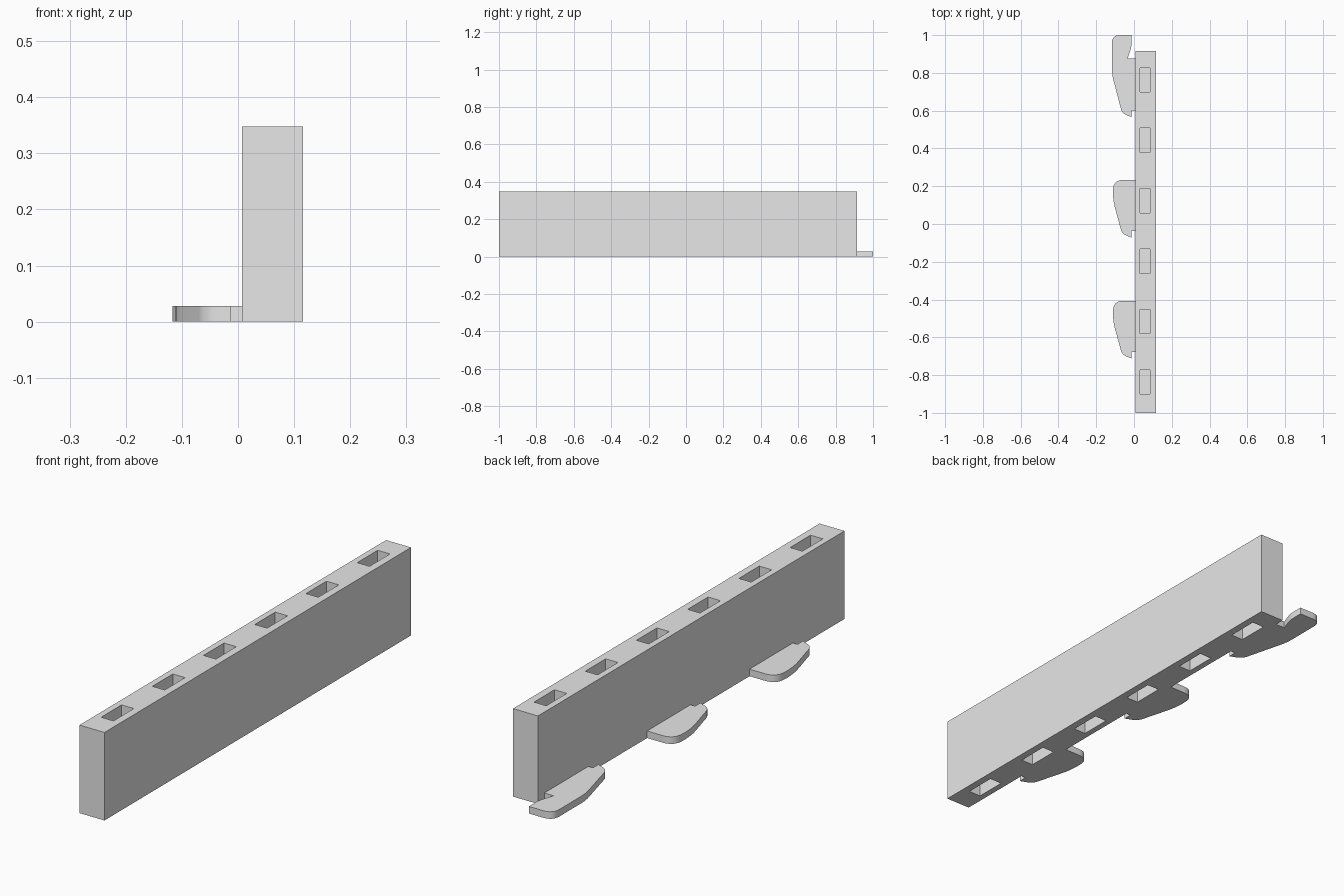
import bpy, bmesh
from math import radians
from mathutils import Vector

cube = bpy.data.objects.get("Cube")
if cube:
    bpy.data.objects.remove(cube, do_unlink=True)

grey = bpy.data.materials.new("plain_grey")
grey.use_nodes = True
grey.diffuse_color = (0.8, 0.8, 0.8, 1)
grey.node_tree.nodes["Principled BSDF"].inputs["Base Color"].default_value = (0.8, 0.8, 0.8, 1)


def make_object(name, bm):
    bmesh.ops.recalc_face_normals(bm, faces=bm.faces[:])
    mesh = bpy.data.meshes.new(name)
    bm.to_mesh(mesh)
    bm.free()
    mesh.materials.append(grey)
    obj = bpy.data.objects.new(name, mesh)
    bpy.context.collection.objects.link(obj)
    return obj


def add_box(bm, low, high):
    low, high = Vector(low), Vector(high)
    verts = bmesh.ops.create_cube(bm, size=1)["verts"]
    bmesh.ops.scale(bm, vec=high - low, verts=verts)
    bmesh.ops.translate(bm, vec=(low + high) / 2, verts=verts)


def rounded(corners, steps=8):
    """Outline from (x, y, cut) corners, each rounded over the cut length."""
    points = []
    for i, (x, y, cut) in enumerate(corners):
        corner = Vector((x, y))
        if not cut:
            points.append(corner)
            continue
        before = Vector(corners[i - 1][:2])
        after = Vector(corners[(i + 1) % len(corners)][:2])
        start = corner + (before - corner).normalized() * cut
        end = corner + (after - corner).normalized() * cut
        for k in range(steps + 1):
            t = k / steps
            points.append(start * (1 - t) ** 2 + corner * 2 * t * (1 - t) + end * t ** 2)
    return points


def make_hook(name, corners, shift=0):
    bm = bmesh.new()
    face = bm.faces.new([bm.verts.new((p.x, p.y + shift, 0)) for p in rounded(corners)])
    top = bmesh.ops.extrude_face_region(bm, geom=[face], use_keep_orig=True)["geom"]
    bmesh.ops.translate(bm, vec=(0, 0, HOOK_HEIGHT),
                        verts=[v for v in top if isinstance(v, bmesh.types.BMVert)])
    hook = make_object(name, bm)
    bpy.ops.object.select_all(action='DESELECT')
    hook.select_set(True)
    bpy.context.view_layer.objects.active = hook
    bpy.ops.object.shade_smooth_by_angle(angle=radians(30))


HEIGHT, HOOK_HEIGHT, SIDE = 0.348, 0.028, 0.007
POCKET_DEPTH = 0.12

# Upright bar
bm = bmesh.new()
add_box(bm, (SIDE, -1, 0), (0.116, 0.915, HEIGHT))
bar = make_object("bar", bm)

# Row of slots sunk into the top and the underside
bm = bmesh.new()
for i in range(6):
    y = 0.763 - 0.32 * i
    for low, high in ((-0.1, POCKET_DEPTH), (HEIGHT - POCKET_DEPTH, HEIGHT + 0.1)):
        add_box(bm, (0.032, y - 0.064, low), (0.086, y + 0.064, high))
cutter = make_object("slot_cutter", bm)
cutter.hide_render = True
cut = bar.modifiers.new("slots", 'BOOLEAN')
cut.operation = 'DIFFERENCE'
cut.solver = 'EXACT'
cut.object = cutter
bpy.context.view_layer.objects.active = bar
bar.select_set(True)
bpy.ops.object.modifier_apply(modifier=cut.name)
bpy.data.objects.remove(cutter, do_unlink=True)

# Tapered tail with a small notch, shared by all hooks
tail = [(-0.063, -0.052, 0.025), (-0.013, -0.072, 0), (-0.013, -0.038, 0), (SIDE, -0.038, 0)]

# Two plain hooks
plain = [(SIDE, 0.233, 0), (-0.109, 0.233, 0.05), (-0.113, 0.13, 0.05)] + tail
make_hook("middle_hook", plain)
make_hook("front_hook", plain, -0.64)

# Longer back hook with a catch beyond the end of the bar
catch = [(SIDE, 0.237, 0), (-0.034, 0.237, 0), (-0.013, 0.30, 0.02), (-0.013, 0.362, 0),
         (-0.117, 0.362, 0.042), (-0.117, 0.155, 0.03)]
make_hook("back_hook", catch + tail, 0.638)
